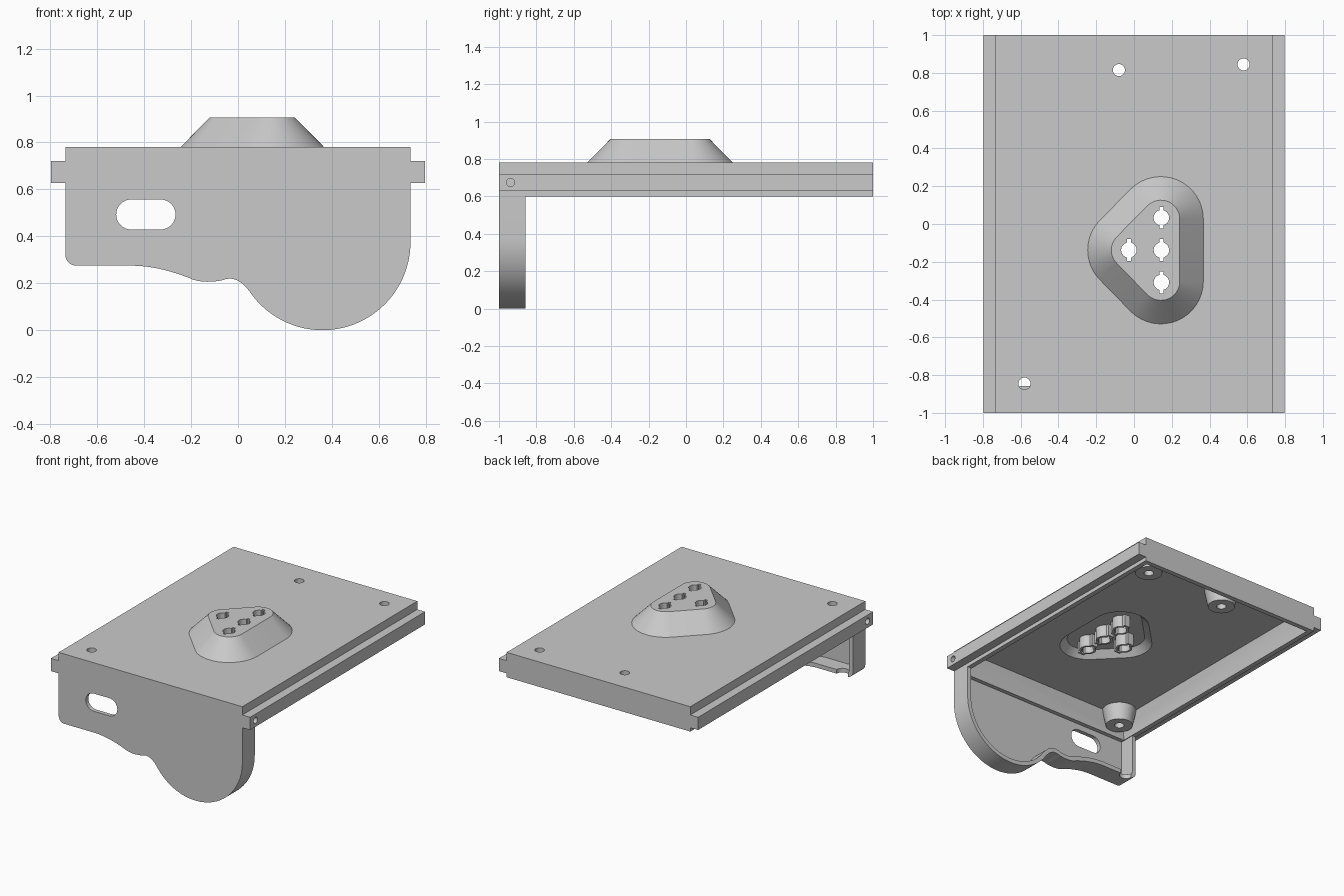
import bpy, bmesh
from math import cos, sin, radians
from mathutils import Vector
from mathutils.geometry import interpolate_bezier

if "Cube" in bpy.data.objects:
    bpy.data.objects.remove(bpy.data.objects["Cube"])

grey = bpy.data.materials.new("plain_grey")
grey.use_nodes = True
colour = (0.59, 0.59, 0.59, 1)
grey.diffuse_color = colour
grey.node_tree.nodes["Principled BSDF"].inputs["Base Color"].default_value = colour


def loft(name, rings):
    """Closed solid through rings of equal point count."""
    bm = bmesh.new()
    loops = [[bm.verts.new(p) for p in ring] for ring in rings]
    n = len(loops[0])
    for a, b in zip(loops, loops[1:]):
        for i in range(n):
            j = (i + 1) % n
            bm.faces.new((a[i], a[j], b[j], b[i]))
    bm.faces.new(loops[0][::-1])
    bm.faces.new(loops[-1])
    bmesh.ops.recalc_face_normals(bm, faces=bm.faces)
    mesh = bpy.data.meshes.new(name)
    bm.to_mesh(mesh)
    bm.free()
    mesh.materials.append(grey)
    ob = bpy.data.objects.new(name, mesh)
    bpy.context.collection.objects.link(ob)
    return ob


def rectangle(x0, x1, y0, y1, z):
    return [(x0, y0, z), (x1, y0, z), (x1, y1, z), (x0, y1, z)]


def box(name, x0, x1, y0, y1, z0, z1):
    return loft(name, [rectangle(x0, x1, y0, y1, z) for z in (z0, z1)])


def arc(cx, cy, r, a0, a1, n=16):
    steps = [radians(a0 + (a1 - a0) * i / n) for i in range(n + 1)]
    return [(cx + r * cos(a), cy + r * sin(a)) for a in steps]


def cone(name, x, y, r0, z0, r1, z1):
    return loft(name, [[(*p, z) for p in arc(x, y, r, 0, 348.75, 31)]
                       for r, z in ((r0, z0), (r1, z1))])


def along_y(name, pts, y0, y1):
    return loft(name, [[(x, y, z) for x, z in pts] for y in (y0, y1)])


def inset(pts, d):
    """Move a counter-clockwise outline inward by d."""
    out = []
    for i, p in enumerate(pts):
        a, p, b = Vector(pts[i - 1]), Vector(p), Vector(pts[(i + 1) % len(pts)])
        u, v = (p - a).normalized(), (b - p).normalized()
        m = Vector((-u.y - v.y, u.x + v.x)).normalized()
        out.append(tuple(p + m * d / max(0.3, m.dot(Vector((-u.y, u.x))))))
    return out


def combine(target, tool, operation):
    mod = target.modifiers.new(operation.lower(), "BOOLEAN")
    mod.object, mod.operation, mod.solver = tool, operation, "EXACT"
    bpy.context.view_layer.objects.active = target
    bpy.ops.object.modifier_apply(modifier=mod.name)
    bpy.data.objects.remove(tool)


def add(tool):
    combine(body, tool, "UNION")


def cut(tool):
    combine(body, tool, "DIFFERENCE")


HALF = 0.735


def panel_outline(top):
    """Front panel silhouette in x, z: small corner, wavy edge, big round lobe."""
    pts = [(HALF, top), (-HALF, top)] + arc(-0.69, 0.32, 0.045, 180, 270, 8)
    curves = [((-0.45, 0.275), (-0.36, 0.275), (-0.26, 0.245), (-0.19, 0.215)),
              ((-0.19, 0.215), (-0.15, 0.203), (-0.11, 0.205), (-0.07, 0.212)),
              ((-0.07, 0.212), (-0.02, 0.235), (0.02, 0.205), (0.049, 0.165))]
    for k in curves:
        knots = [Vector((x, z, 0)) for x, z in k]
        pts += [(p.x, p.y) for p in interpolate_bezier(*knots, 9)[:-1]]
    return pts + arc(0.36, 0.375, 0.375, 214, 360, 36)


def mount_ring(r, z):
    """Rounded triangle of corner radius r."""
    pts = (arc(0.142, 0.026, r, 0, 135) + arc(-0.02, -0.138, r, 135, 225)
           + arc(0.142, -0.304, r, 225, 360))
    return [(x, y, z) for x, y in pts]


# Tray block, front panel, side rails and raised mount
body = box("tray_with_front_panel", -HALF, HALF, -1, 1, 0.6, 0.78)
add(along_y("panel", panel_outline(0.7), -1, -0.858))
for s in (-1, 1):
    xs = sorted((s * 0.7, s * 0.797))
    add(box("rail", *xs, -1, 1, 0.628, 0.72))
add(loft("mount", [mount_ring(0.245, 0.76), mount_ring(0.225, 0.78), mount_ring(0.1, 0.907)]))

# Hollow undersides, with slightly leaning tray walls
cut(loft("tray_cavity", [rectangle(-0.7, 0.7, -0.94, 0.965, 0.5),
                         rectangle(-0.7, 0.7, -0.94, 0.965, 0.605),
                         rectangle(-0.66, 0.66, -0.9, 0.925, 0.742)]))
cut(along_y("panel_cavity", inset(panel_outline(0.63), 0.03), -0.97, -0.8))
cut(loft("mount_cavity", [mount_ring(0.235, 0.7), mount_ring(0.145, 0.79)]))

# Round notch in the back edge of the panel rim
cut(cone("rim_notch", -0.65, -0.858, 0.045, 0.2, 0.045, 0.32))

# Screw bosses and their through holes
for x, y in ((-0.08, 0.815), (0.58, 0.845), (-0.58, -0.845)):
    add(cone("boss", x, y, 0.09, 0.628, 0.118, 0.76))
    cut(cone("screw_hole", x, y, 0.032, 0.5, 0.032, 0.9))

# Keyed sockets: short tubes under the mount with a slotted bore
for x, y in ((0.145, 0.033), (0.145, -0.138), (0.145, -0.309), (-0.027, -0.138)):
    add(cone("socket_tube", x, y, 0.056, 0.705, 0.056, 0.81))
    add(box("key_housing", x - 0.024, x + 0.024, y - 0.072, y + 0.072, 0.705, 0.81))
    cut(cone("socket", x, y, 0.041, 0.65, 0.041, 1))
    cut(box("key_slot", x - 0.01, x + 0.01, y - 0.058, y + 0.058, 0.64, 1.01))

# Oblong window in the panel
slot = arc(-0.33, 0.493, 0.064, -90, 90) + arc(-0.455, 0.493, 0.064, 90, 270)
cut(along_y("window", slot, -1.1, -0.9))

# Pin holes at the front ends of the rails
for s in (-1, 1):
    ring = arc(-0.938, 0.674, 0.022, 0, 345, 23)
    cut(loft("pin_hole", [[(s * x, y, z) for y, z in ring] for x in (0.72, 0.9)]))

bpy.ops.object.select_all(action="DESELECT")
body.select_set(True)
bpy.context.view_layer.objects.active = body
bpy.ops.object.shade_smooth_by_angle(angle=radians(25))
